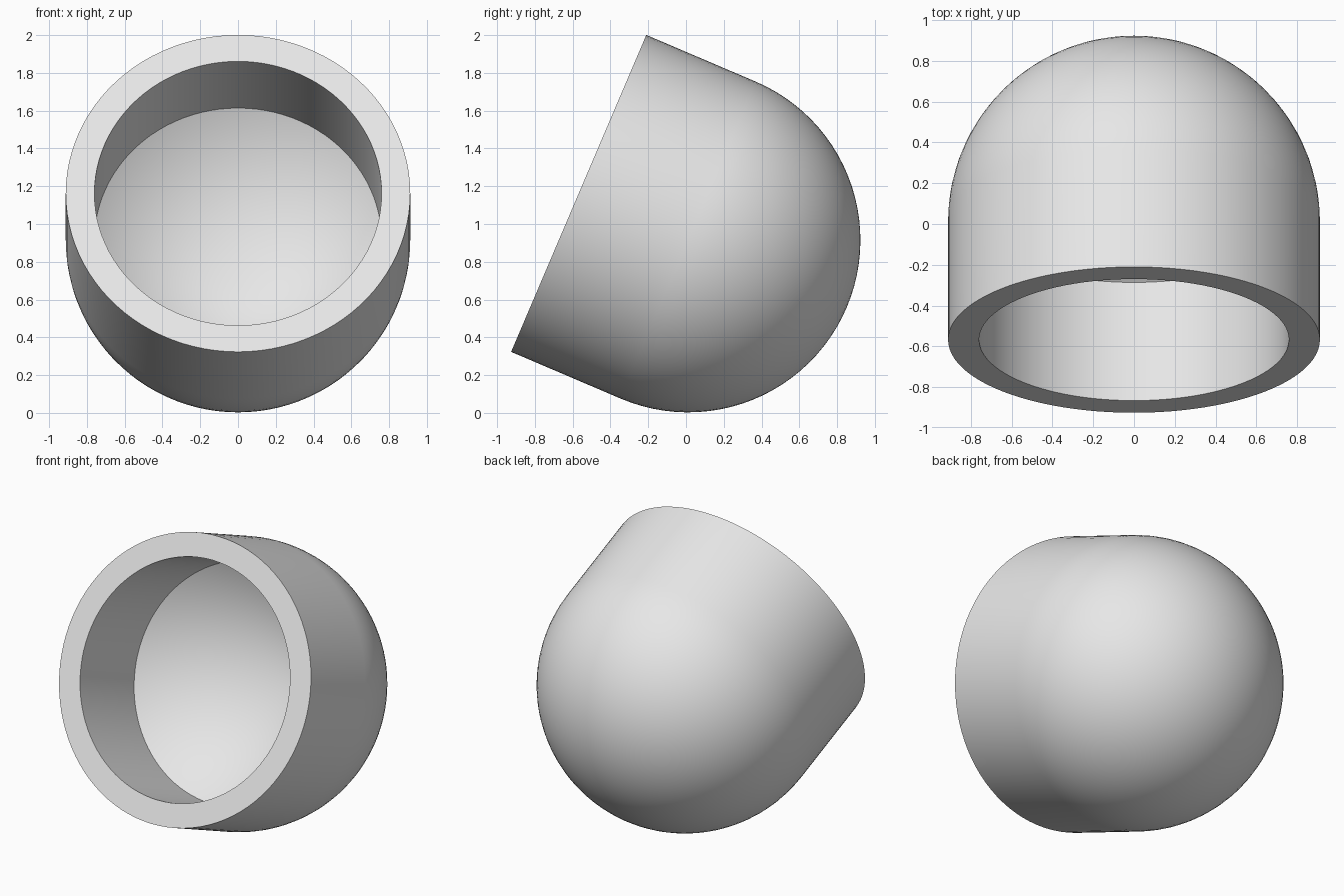
import bpy, bmesh, math
from mathutils import Matrix, Vector

cube = bpy.data.objects.get("Cube")
if cube:
    bpy.data.objects.remove(cube, do_unlink=True)

OUTER, INNER = 0.912, 0.76     # radii of the shell and the bore
WALL, TIP = 0.63, 1.266        # depth of the straight wall and of the conical tip
TILT = math.radians(-113.1)    # turns the opening to the front and slightly up
SEGMENTS, RINGS = 96, 24

# Closed half profile: cone tip, bore, rim, straight outside, round dome
profile = [(0, TIP), (INNER, WALL), (INNER, 0), (OUTER, 0)]
for i in range(RINGS + 1):
    a = math.pi / 2 * i / RINGS
    profile.append((OUTER * math.cos(a), WALL + OUTER * math.sin(a)))

# Turn the profile around its axis
bm = bmesh.new()
verts = [bm.verts.new((r, 0, d)) for r, d in profile]
edges = [bm.edges.new(pair) for pair in zip(verts, verts[1:])]
bmesh.ops.spin(bm, geom=verts + edges, cent=(0, 0, 0), axis=(0, 0, 1),
               angle=math.tau, steps=SEGMENTS, use_duplicate=False)
bmesh.ops.remove_doubles(bm, verts=bm.verts, dist=0.0005)
bmesh.ops.recalc_face_normals(bm, faces=bm.faces)

# Tilt it, with the centre of the rim as pivot
bm.transform(Matrix.Translation(Vector((0, -0.568, 1.162))) @ Matrix.Rotation(TILT, 4, 'X'))
mesh = bpy.data.meshes.new("domed_cup")
bm.to_mesh(mesh)
bm.free()

cup = bpy.data.objects.new("domed_cup", mesh)
bpy.context.collection.objects.link(cup)

# One plain grey
grey = bpy.data.materials.new("light_grey")
grey.use_nodes = True
grey.diffuse_color = (0.8, 0.8, 0.8, 1)
grey.node_tree.nodes["Principled BSDF"].inputs["Base Color"].default_value = (0.8, 0.8, 0.8, 1)
mesh.materials.append(grey)

# Smooth walls, crisp rim and bore edges
bpy.ops.object.select_all(action='DESELECT')
cup.select_set(True)
bpy.context.view_layer.objects.active = cup
bpy.ops.object.shade_smooth_by_angle(angle=math.radians(30))
